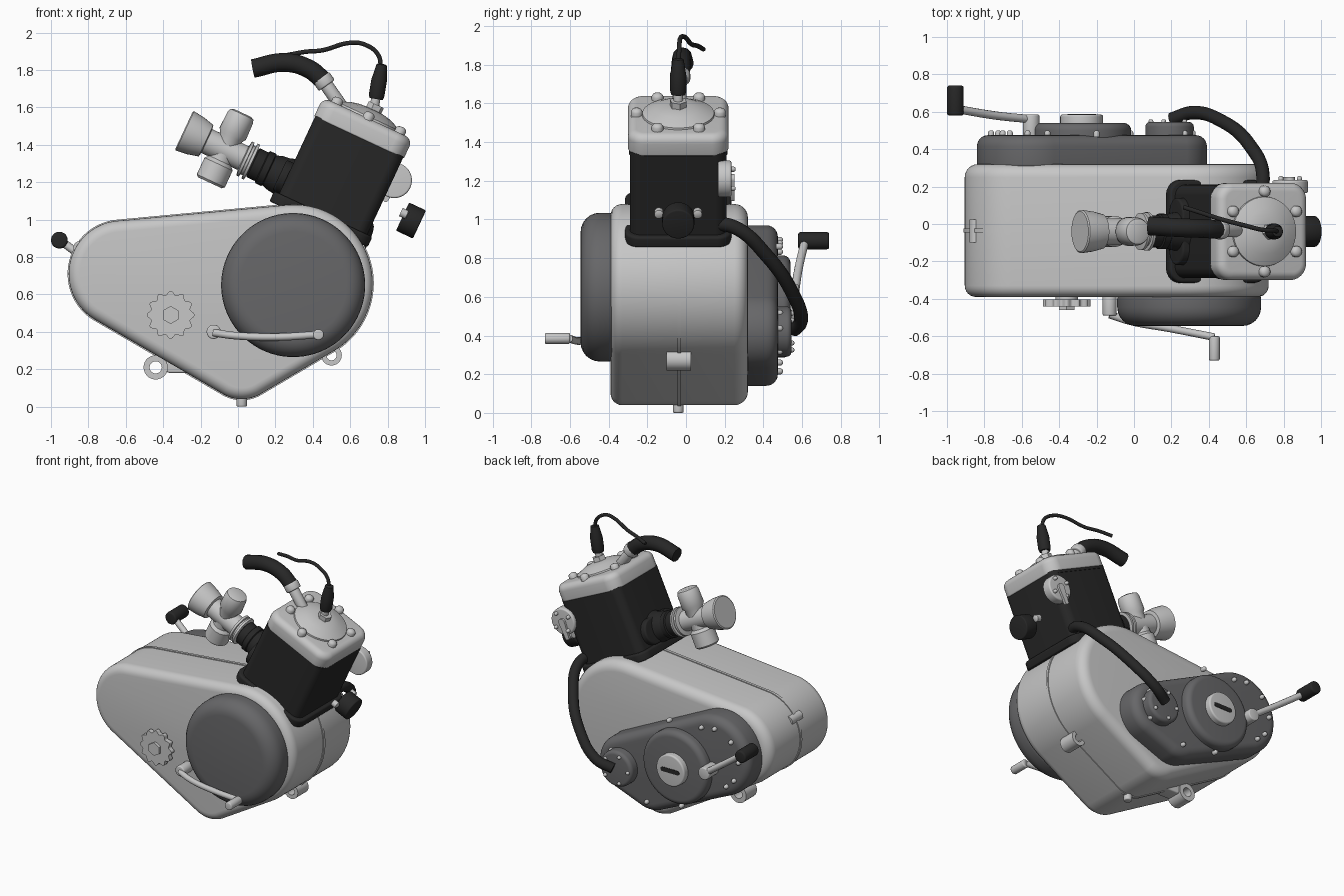
import bpy, bmesh, math
from mathutils import Vector as V

if "Cube" in bpy.data.objects:
    bpy.data.objects.remove(bpy.data.objects["Cube"])

X, Y, Z = V((1, 0, 0)), V((0, 1, 0)), V((0, 0, 1))


def material(name, r, g, b):
    m = bpy.data.materials.new(name)
    m.diffuse_color = (r, g, b, 1)
    m.use_nodes = True
    m.node_tree.nodes["Principled BSDF"].inputs["Base Color"].default_value = m.diffuse_color
    return m


LIGHT = material("light_metal", .57, .57, .57)
DARK = material("dark_grey_cover", .135, .135, .14)
BLACK = material("black_rubber", .02, .02, .02)


def finish(name, mesh, mat, angle=35):
    mesh.materials.clear()
    mesh.materials.append(mat)
    for p in mesh.polygons:
        p.use_smooth = True
        p.material_index = 0
    mesh.set_sharp_from_angle(angle=math.radians(angle))
    ob = bpy.data.objects.new(name, mesh)
    bpy.context.collection.objects.link(ob)
    return ob


def hull_point(circles, t):
    """Point and normal on the outline wrapped around circles (u, v, r)."""
    n = (math.cos(t), math.sin(t))
    u, v, r = max(circles, key=lambda c: c[0] * n[0] + c[1] * n[1] + c[2])
    return u, v, r, n


def loft(name, mat, circles, levels, o=V((0, 0, 0)), u=X, v=Z, w=Y, n=48, closed=False):
    """Stack outlines along w; each level is (height, outline offset)."""
    bm = bmesh.new()
    rings = []
    for h, off in levels:
        ring = []
        for i in range(n):
            cu, cv, r, d = hull_point(circles, 2 * math.pi * (i + .5) / n)
            ring.append(bm.verts.new(o + u * (cu + (r + off) * d[0]) + v * (cv + (r + off) * d[1]) + w * h))
        rings.append(ring)
    pairs = list(zip(rings, rings[1:])) + ([(rings[-1], rings[0])] if closed else [])
    for a, b in pairs:
        for i in range(n):
            j = (i + 1) % n
            bm.faces.new((a[i], a[j], b[j], b[i]))
    if not closed:
        bm.faces.new(rings[0])
        bm.faces.new(rings[-1])
    bmesh.ops.recalc_face_normals(bm, faces=bm.faces)
    me = bpy.data.meshes.new(name)
    bm.to_mesh(me)
    bm.free()
    return finish(name, me, mat)


def soft(w0, w1, r0, r1, base=0, k=6):
    """Levels from w0 to w1 with rounded edges of radius r0 and r1."""
    q = [math.pi / 2 * i / k for i in range(k + 1)]
    lo = [(w0 + r0 * (1 - math.sin(t)), base - r0 * (1 - math.cos(t))) for t in q[::-1]] if r0 else [(w0, base)]
    hi = [(w1 - r1 * (1 - math.sin(t)), base - r1 * (1 - math.cos(t))) for t in q] if r1 else [(w1, base)]
    return lo + hi


def lathe(name, mat, start, direction, levels, n=32, closed=False):
    w = V(direction).normalized()
    u = w.orthogonal().normalized()
    return loft(name, mat, [(0, 0, 0)], levels, V(start), u, w.cross(u), w, n, closed)


def rod(name, mat, a, b, r, edge=.008, n=24):
    d = V(b) - V(a)
    return lathe(name, mat, a, d, soft(0, d.length, edge, edge, r, 3), n)


def tube(name, mat, pts, r):
    cu = bpy.data.curves.new(name, 'CURVE')
    cu.dimensions = '3D'
    cu.bevel_depth, cu.bevel_resolution, cu.resolution_u = r, 4, 10
    cu.use_fill_caps = True
    sp = cu.splines.new('BEZIER')
    sp.bezier_points.add(len(pts) - 1)
    for bp, p in zip(sp.bezier_points, pts):
        bp.co = p
        bp.handle_left_type = bp.handle_right_type = 'AUTO'
    tmp = bpy.data.objects.new(name + "_path", cu)
    bpy.context.collection.objects.link(tmp)
    dg = bpy.context.evaluated_depsgraph_get()
    me = bpy.data.meshes.new_from_object(tmp.evaluated_get(dg))
    bpy.data.objects.remove(tmp)
    return finish(name, me, mat, 50)


def bolt(name, p, d, r=.018, h=.03, mat=LIGHT):
    return lathe(name, mat, p, d, [(-.01, r), (h * .55, r), (h * .85, r * .75), (h, r * .3)], 12)


# Crankcase, its seam and mounting lugs
case = [(-.62, .71, .285), (.30, .66, .42), (.02, .24, .20)]
loft("crankcase", LIGHT, case, soft(-.39, .32, .06, .07), n=120)
loft("case_seam", LIGHT, case, [(-.045, .006), (-.025, .006)], n=120)
for nm, x, z, r in (("lower", -.44, .21, .065), ("front", .5, .275, .055), ("rear", -.845, .85, .035)):
    lathe(nm + "_lug", LIGHT, (x, -.1, z), Y, [(0, r), (.125, r), (.125, r * .5), (0, r * .5)], 28, True)
loft("lower_lug_arm", LIGHT, [(-.36, .215, .035), (-.25, .24, .06)], soft(-.09, .015, .01, .01))
loft("front_lug_arm", LIGHT, [(.45, .32, .05), (.4, .38, .06)], soft(-.1, .025, .01, .01))
rod("drain_plug", LIGHT, (.02, -.04, 0), (.02, -.04, .08), .028)

# Round front cover
loft("front_cover", DARK, [(.295, .65, .385)], soft(-.545, -.37, .1, .03), n=72)

# Sprocket with wavy teeth and hex nut
sp = loft("sprocket", LIGHT, [(0, 0, .118)], [(-.44, 0), (-.405, 0)], V((-.36, 0, .49)), n=96)
for i, vert in enumerate(sp.data.vertices):
    k = 1 + .09 * math.cos(12 * 2 * math.pi * (i % 96 + .5) / 96)
    vert.co.x = -.36 + (vert.co.x + .36) * k
    vert.co.z = .49 + (vert.co.z - .49) * k
rod("sprocket_shaft", LIGHT, (-.36, -.42, .49), (-.36, -.37, .49), .06)
loft("sprocket_nut", LIGHT, [(-.36, .49, .048)], [(-.46, 0), (-.43, 0)], n=6)

# Shift lever
rod("shift_pivot", LIGHT, (-.13, -.49, .4), (-.13, -.37, .4), .038)
tube("shift_arm", LIGHT, [(-.13, -.485, .395), (-.02, -.52, .38), (.2, -.56, .372), (.43, -.605, .385)], .02)
rod("shift_peg", LIGHT, (.43, -.73, .385), (.43, -.6, .385), .029)

# Rear side cover, its discs and bolts
cover = [(-.55, .68, .29), (-.02, .34, .2), (.19, .42, .2)]
loft("rear_cover", DARK, cover, soft(.3, .475, .02, .06), n=120)
for i in range(10):
    cu, cv, r, d = hull_point(cover, math.radians((8, 50, 66, 95, 135, 175, 215, 238, 270, 305)[i]))
    bolt("rear_cover_bolt", (cu + (r - .075) * d[0], .475, cv + (r - .075) * d[1]), Y, .016, .026)
bolt("rear_cover_bolt", (-.2, .475, .86), Y, .016, .026)
bolt("rear_cover_bolt", (-.3, .475, .26), Y, .016, .026)
loft("clutch_disc", DARK, [(-.28, .55, .265)], soft(.46, .54, 0, .04), n=64)
loft("filler_cap", LIGHT, [(-.28, .55, .115)], soft(.53, .585, 0, .012), n=40)
loft("cap_slot", BLACK, [(-.34, .55, .016), (-.22, .55, .016)], [(.58, 0), (.588, 0)], n=24)
loft("pump_disc", DARK, [(.19, .42, .13)], soft(.46, .545, 0, .025), n=48)
for i in range(5):
    t = math.radians(36 + 72 * i)
    bolt("pump_bolt", (.19 + .1 * math.cos(t), .54, .42 + .1 * math.sin(t)), Y, .013, .02)

# Kick starter
rod("kick_pivot", LIGHT, (-.55, .45, .6), (-.55, .585, .6), .045)
tube("kick_arm", LIGHT, [(-.55, .56, .6), (-.74, .58, .735), (-.95, .615, .888)], .022)
rod("kick_pedal", BLACK, (-.955, .58, .89), (-.955, .74, .89), .045, .012)

# Tilted cylinder frame: A runs up the bore, C runs across it
tilt = math.radians(25)
A, C = V((math.sin(tilt), 0, math.cos(tilt))), V((math.cos(tilt), 0, -math.sin(tilt)))
O = V((.456, -.04, 1.03))


def P(u, h, y=0):
    return O + C * u + A * h + Y * y


def block(name, mat, hu, hv, r, levels):
    corners = [(su * (hu - r), sv * (hv - r), r) for su in (-1, 1) for sv in (-1, 1)]
    return loft(name, mat, corners, levels, O, C, Y, A, 48)


block("cylinder_base", BLACK, .29, .275, .08, soft(-.06, .0, .01, .015))
block("cylinder", BLACK, .26, .25, .06, [(-.05, 0), (.46, 0)])
block("head_gasket", BLACK, .255, .255, .06, [(.435, 0), (.455, 0)])
block("cylinder_head", LIGHT, .265, .26, .09, soft(.45, .565, .01, .045))
lathe("head_dome", LIGHT, P(0, .55), A, [(0, .19), (.025, .185), (.055, .12), (.066, .07), (.068, .04)], 40)
for i in range(6):
    t = math.radians(60 * i + 30)
    bolt("head_bolt", P(.215 * math.sin(t + math.pi / 6), .565, .215 * math.cos(t + math.pi / 6)), A, .03, .035)

# Spark plug, boot and lead
lathe("plug_nut", LIGHT, P(.01, .6), A, [(0, .045), (.05, .045)], 6)
rod("plug_body", LIGHT, P(.01, .62), (.742, -.04, 1.68), .025)
lathe("plug_boot", BLACK, (.738, -.04, 1.645), (.03, 0, .18),
      [(0, .036), (.02, .042), (.1, .042), (.15, .034), (.185, .028), (.19, .018)], 24)
tube("plug_lead", BLACK, [(.765, -.04, 1.81), (.75, -.035, 1.88), (.68, -.03, 1.935), (.6, -.01, 1.945),
                          (.45, .03, 1.905), (.36, .06, 1.897), (.265, .09, 1.88)], .012)

# Coolant outlet and hose
rod("coolant_outlet", LIGHT, (.57, -.035, 1.58), (.43, -.03, 1.78), .036)
rod("outlet_clamp", LIGHT, (.475, -.03, 1.717), (.445, -.03, 1.76), .052)
tube("coolant_hose", BLACK, [(.455, -.03, 1.745), (.38, -.025, 1.805), (.25, -.02, 1.84), (.08, -.01, 1.808)], .05)

# Carburettor and intake boot
lathe("carburettor", LIGHT, P(-.864, .09), C,
      [(0, .108), (.006, .116), (.07, .108), (.13, .093), (.135, .07), (.35, .07), (.355, .1), (.37, .1),
       (.372, .085), (.385, .085), (.387, .103), (.402, .103), (.404, .07)])
lathe("carburettor_barrel", LIGHT, P(-.62, -.105), A,
      [(0, .07), (.012, .083), (.11, .083), (.13, .065), (.27, .065), (.29, .078), (.385, .075), (.405, .068), (.412, .05)])
lathe("intake_boot", BLACK, P(-.864, .09), C,
      [(.403, .075), (.41, .085), (.46, .085), (.465, .095), (.5, .095), (.505, .088), (.54, .1), (.58, .105), (.62, .12)])
loft("intake_flange", BLACK, [(-.09, .09, .09), (.09, .09, .09)], soft(-.3, -.25, .012, 0), O, Y, A, C)

# Exhaust port stub with studs
ex = V((.925, -.04, .995))
lathe("exhaust_stub", BLACK, ex - C * .05, C, soft(0, .1, .008, .008, .083, 3))
for s in (-1, 1):
    lathe("exhaust_stud", LIGHT, ex + Y * s * .1 + Z * .02 - C * .06, C, [(0, .024), (.035, .024), (.04, .015)], 12)

# Valve disc on the rear of the cylinder
loft("valve_disc", LIGHT, [(.835, 1.21, .095)], soft(.165, .235, .01, .012), n=40)
for i in range(4):
    t = math.radians(45 + 90 * i)
    bolt("valve_bolt", (.835 + .07 * math.cos(t), .235, 1.21 + .07 * math.sin(t)), Y, .013, .022)
loft("valve_lever", LIGHT, [(.835, 1.21, .025), (.79, 1.11, .016)], [(.23, 0), (.25, 0)], n=24)

# Hose from the cylinder down to the pump
tube("pump_hose", BLACK, [(.66, .12, .98), (.69, .25, .96), (.62, .42, .81), (.47, .55, .62), (.31, .595, .48),
                          (.2, .56, .43)], .036)
